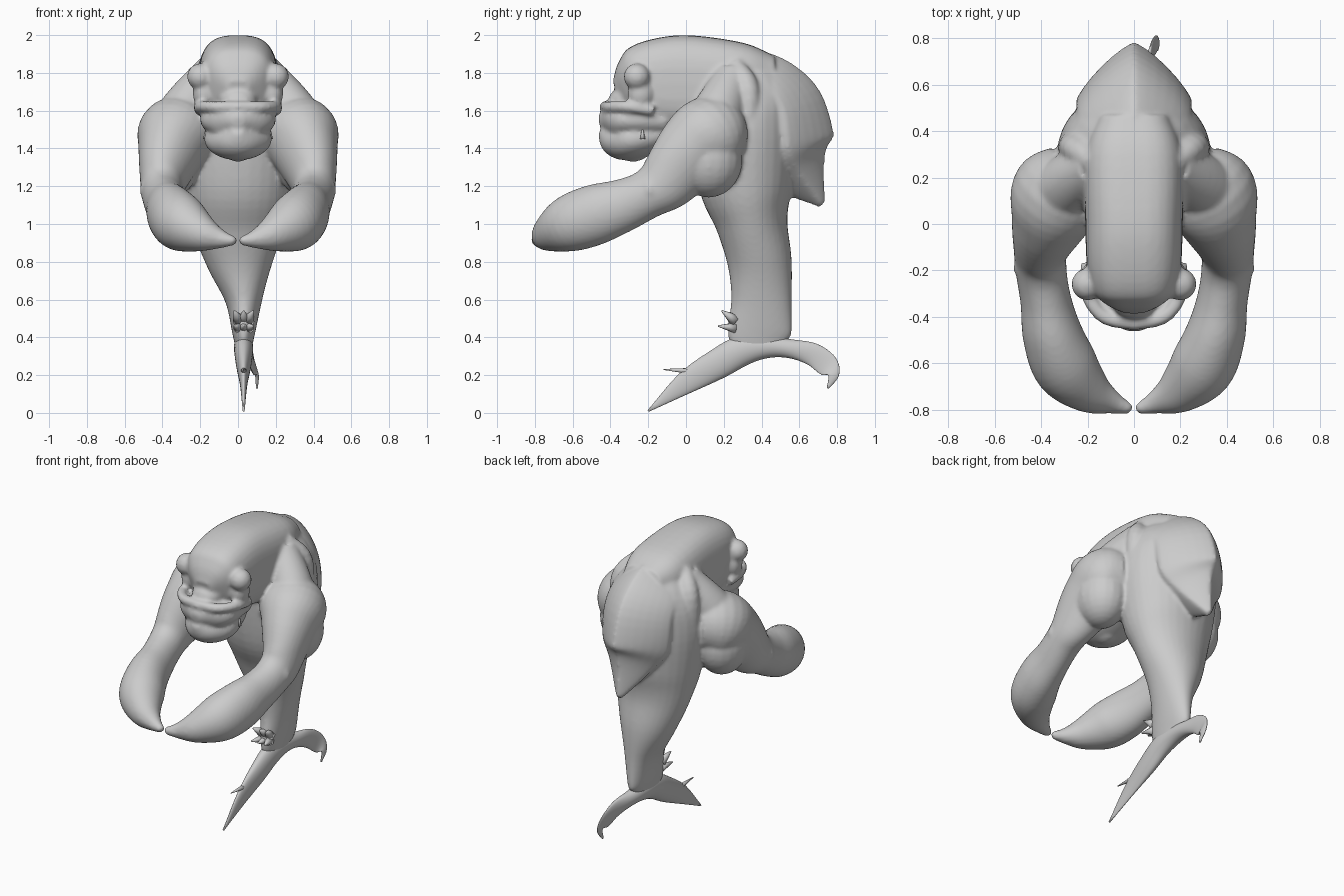
import bpy, bmesh, math
from mathutils import Vector, Matrix

cube = bpy.data.objects.get("Cube")
if cube:
    bpy.data.objects.remove(cube)

grey = bpy.data.materials.new("clay grey")
grey.use_nodes = True
COLOUR = (.6, .6, .6, 1)
grey.diffuse_color = COLOUR
grey.node_tree.nodes["Principled BSDF"].inputs["Base Color"].default_value = COLOUR
SIDEWAYS, UP = Vector((1, 0, 0)), Vector((0, 0, 1))


def spline(points, steps):
    """Catmull-Rom samples through the control points."""
    knots = [Vector(point) for point in points]
    knots = [2 * knots[0] - knots[1]] + knots + [2 * knots[-1] - knots[-2]]
    samples = []
    for start in range(len(knots) - 3):
        before, near, far, after = knots[start:start + 4]
        for step in range(steps):
            t = step / steps
            entry, leave = (far - before) / 2, (after - near) / 2
            samples.append(near + entry * t + (3 * (far - near) - 2 * entry - leave) * t * t
                           + (2 * (near - far) + entry + leave) * t * t * t)
    return samples + [knots[-2]]


def superellipse(angle, power):
    """A power below one is boxy, above one is pinched like a diamond."""
    return [math.copysign(abs(value) ** power, value) for value in (math.cos(angle), math.sin(angle))]


def sweep(bm, points, ref=SIDEWAYS, sides=32, steps=5, flip=1, power=1):
    """Skin sections along (x, y, z, radius along ref, radius across); one radius makes both."""
    path = spline([point if len(point) == 5 else (*point, point[-1]) for point in points], steps)
    last = len(path) - 1
    rings = []
    for index, sample in enumerate(path):
        tangent = (path[min(index + 1, last)].xyz - path[max(index - 1, 0)].xyz).normalized()
        along = (ref - tangent * ref.dot(tangent)).normalized()
        across = tangent.cross(along)
        ring = []
        for corner in range(sides):
            c, s = superellipse(math.tau * corner / sides, power)
            position = sample.xyz + along * sample[3] * c + across * sample[4] * s
            position.x *= flip
            ring.append(bm.verts.new(position))
        rings.append(ring)
    faces = [bm.faces.new(rings[0]), bm.faces.new(rings[-1])]
    for ring, following in zip(rings, rings[1:]):
        for corner in range(sides):
            after = (corner + 1) % sides
            faces.append(bm.faces.new((ring[corner], ring[after], following[after], following[corner])))
    bmesh.ops.recalc_face_normals(bm, faces=faces)


def spine(points, x=0):
    """Control points lying on a plane of constant x."""
    return [(x, *point) for point in points]


def ball(bm, centre, size):
    bmesh.ops.create_uvsphere(bm, u_segments=20, v_segments=14, radius=1,
                              matrix=Matrix.Translation(centre) @ Matrix.Diagonal((*size, 1)))


def spike(bm, base, tip, radius):
    sweep(bm, [(*base, radius), (*tip, radius / 8)], ref=SIDEWAYS + UP / 3, sides=8, steps=2)


def finish(name, bm):
    mesh = bpy.data.meshes.new(name)
    bm.to_mesh(mesh)
    bm.free()
    mesh.materials.append(grey)
    mesh.polygons.foreach_set("use_smooth", [True] * len(mesh.polygons))
    obj = bpy.data.objects.new(name, mesh)
    bpy.context.scene.collection.objects.link(obj)
    return obj


body = bmesh.new()
# Torso, narrowing to the tail stalk
sweep(body, [(.03, .4, .33, .04, .13), (.03, .39, .42, .06, .17), (.03, .4, .6, .1, .16),
             (.01, .39, .8, .18, .17), (0, .35, 1, .25, .19), (0, .32, 1.2, .3, .25),
             (0, .31, 1.5, .33, .28), (0, .3, 1.7, .28, .27), (0, .25, 1.9, .1)])
# Cranium with a flat top, narrowing to the nose
sweep(body, spine([(.47, 1.74, .15), (.3, 1.74, .21, .22), (0, 1.74, .21, .26),
                   (-.2, 1.74, .2, .23), (-.3, 1.72, .16, .17), (-.37, 1.7, .06)]), power=.7)
ball(body, (0, -.33, 1.66), (.1, .08, .06))
# Upper muzzle, lower jaw and chin
sweep(body, spine([(-.1, 1.55, .18, .1), (-.3, 1.55, .2, .1), (-.4, 1.55, .15, .09),
                   (-.46, 1.54, .03)]))
sweep(body, spine([(-.1, 1.48, .14, .08), (-.28, 1.45, .18, .11), (-.38, 1.46, .13, .1),
                   (-.45, 1.5, .03)]))
ball(body, (0, -.28, 1.38), (.07, .08, .05))
# Pinched dorsal crest and its hanging tip
sweep(body, spine([(.3, 1.84, .1), (.43, 1.74, .22, .17), (.51, 1.6, .25, .23),
                   (.54, 1.4, .24, .25), (.6, 1.27, .15, .16), (.72, 1.1, .02)]), power=1.6)

for side in (1, -1):
    # Upper lip
    sweep(body, [(.2, -.17, 1.6, .03), (.2, -.3, 1.62, .03), (.13, -.4, 1.62, .03),
                 (0, -.43, 1.62, .03)], ref=UP, flip=side)
    # Shoulder, arm and tapering pincer
    sweep(body, [(.24, .22, 1.48, .16), (.32, .13, 1.47, .21), (.36, .03, 1.38, .2, .17),
                 (.4, -.1, 1.23, .16, .12), (.4, -.2, 1.16, .13, .11), (.38, -.33, 1.1, .14, .11),
                 (.35, -.48, 1.05, .16, .13), (.29, -.62, 1, .15, .14), (.19, -.72, .95, .1),
                 (.09, -.77, .92, .05), (.01, -.8, .91, .02)], ref=UP, flip=side)
    # Back of the upper arm and the elbow bulge
    ball(body, (side * .36, .12, 1.34), (.16, .18, .2))
    ball(body, (side * .43, -.19, 1.18), (.09, .06, .09))
    # Shoulder muscle joining neck and arm
    sweep(body, [(.16, .25, 1.78, .1), (.27, .18, 1.62, .13), (.36, .1, 1.46, .15)],
          ref=UP, flip=side)
    # Eyes and cheeks
    ball(body, (side * .2, -.26, 1.78), (.07, .07, .07))
    ball(body, (side * .18, -.24, 1.69), (.06, .07, .08))
    # Skin fold behind the shoulder
    sweep(body, [(.17, .26, 1.84, .05), (.26, .33, 1.7, .06), (.27, .32, 1.4, .05)], flip=side)

creature = finish("body", body)
merge = creature.modifiers.new("merge parts", 'REMESH')
merge.mode = 'VOXEL'
merge.voxel_size = .012
merge.use_smooth_shade = True
soften = creature.modifiers.new("soften joins", 'SMOOTH')
soften.factor = .5
soften.iterations = 6

# Tail flukes, one thin blade from front tip to rear tip, with a barb
flukes = bmesh.new()
sweep(flukes, spine([(-.2, .01, .005), (0, .16, .02, .06), (.17, .26, .04, .08),
                     (.3, .33, .05, .08), (.43, .35, .05, .06)], x=.03)
      + [(.04, .55, .34, .04, .05), (.06, .67, .31, .02, .06), (.08, .75, .25, .01, .06),
         (.1, .78, .2, .01, .03), (.1, .75, .13, .005)])
spike(flukes, (.03, .05, .22), (.03, -.12, .23), .02)
finish("tail_flukes", flukes)

# Spurs on the front of the tail stalk
spurs = bmesh.new()
for offset in (-.05, 0, .05):
    root, tip = .03 + offset / 2, .03 + offset
    spike(spurs, (root, .26, .49), (tip, .19, .54), .035)
    spike(spurs, (root, .26, .45), (tip, .17, .46), .03)
finish("tail_spurs", spurs)

# Teeth along both sides of the mouth
teeth = bmesh.new()
for side in (1, -1):
    for tooth in range(4):
        x, y = side * (.17 - tooth / 120), -.23 - tooth / 30
        spike(teeth, (x, y, 1.45), (x, y, 1.51), .015)
finish("teeth", teeth)
